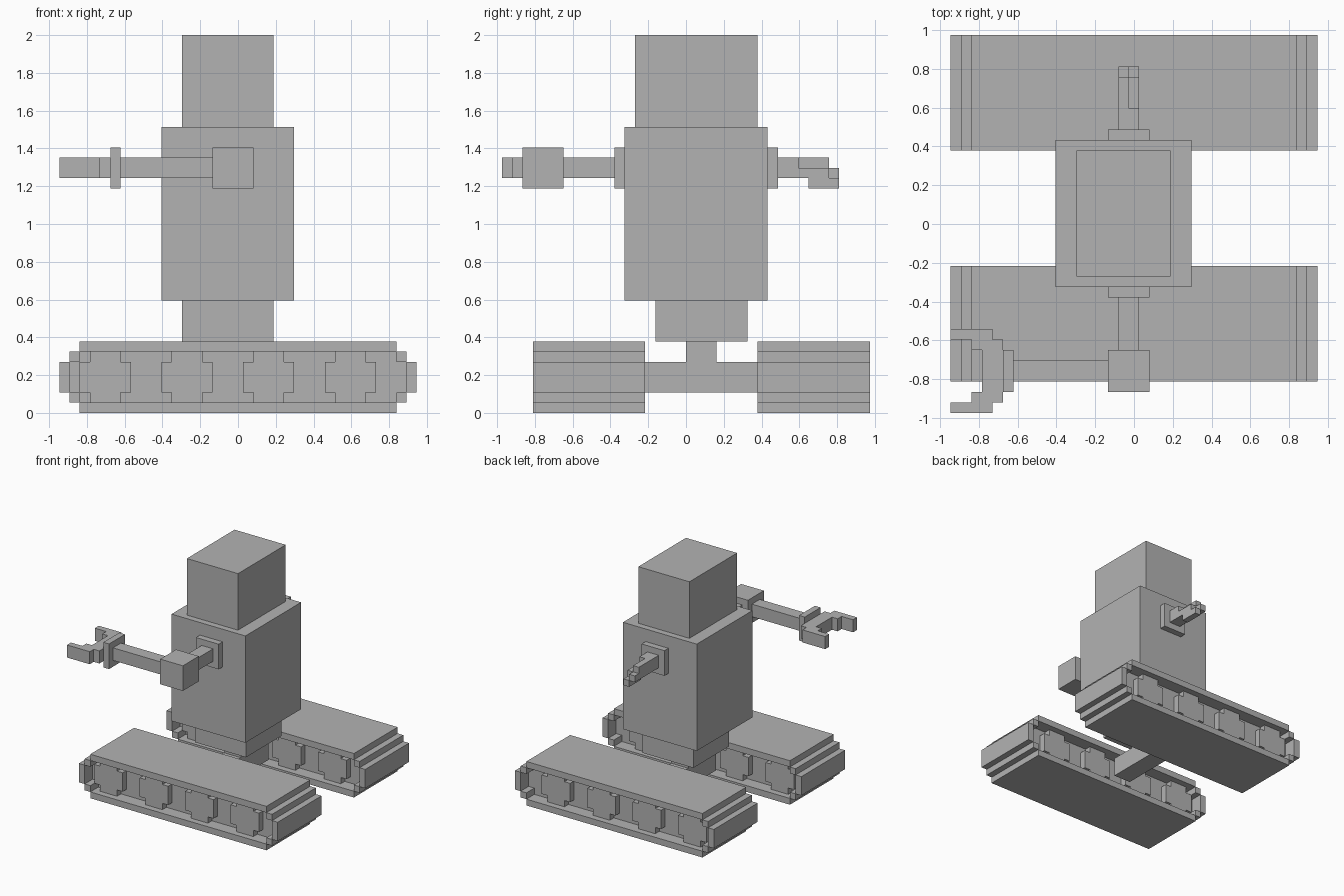
import bpy
import bmesh
from mathutils import Vector

default = bpy.data.objects.get("Cube")
if default:
    bpy.data.objects.remove(default, do_unlink=True)

# One block of the grid, and the offset that centres the model
UNIT = 2 / 37
CENTRE = Vector((17.5, 18, 0))

grey = bpy.data.materials.new("plain grey")
grey.use_nodes = True
GREY = (0.45, 0.45, 0.45, 1)
grey.diffuse_color = GREY
grey.node_tree.nodes["Principled BSDF"].inputs["Base Color"].default_value = GREY


def blocks(name, *boxes):
    """Make one part from boxes given as (x range, y range, z range) in blocks."""
    bm = bmesh.new()
    for box in boxes:
        low, high = Vector(r[0] for r in box), Vector(r[1] for r in box)
        for v in bmesh.ops.create_cube(bm, size=1)["verts"]:
            spot = (low + high) / 2 + v.co * (high - low)
            v.co = (spot - CENTRE) * UNIT
    mesh = bpy.data.meshes.new(name)
    bm.to_mesh(mesh)
    bm.free()
    mesh.materials.append(grey)
    obj = bpy.data.objects.new(name, mesh)
    bpy.context.collection.objects.link(obj)
    return obj


def track(side, y):
    """Stepped tread band around a recessed core with four wheels."""
    full, inner, deep = (y, y + 11), (y + 1, y + 10), (y + 2, y + 9)
    band = [((2, 33), full, (z, z + 1)) for z in (0, 6)]
    band += [((x, x + 1), full, (z, z + 1)) for x in (1, 33) for z in (1, 5)]
    band += [((x, x + 1), full, (2, 5)) for x in (0, 34)]
    blocks(side + "_tread", *band)
    blocks(side + "_track_core",
           ((2, 33), deep, (1, 6)), ((1, 34), deep, (2, 5)))
    for i in range(4):
        x = 2 + 8 * i
        blocks(f"{side}_wheel_{i + 1}",
               ((x, x + 5), inner, (2, 5)), ((x + 1, x + 4), inner, (1, 6)))


track("front", 3)
track("back", 25)

# Axle and post carrying the body
blocks("axle", ((15, 18), (14, 25), (2, 5)))
blocks("post", ((15, 18), (18, 21), (5, 7)))

# Trunk
blocks("waist", ((12, 21), (15, 24), (7, 11)))
blocks("body", ((10, 23), (12, 26), (11, 28)))
blocks("head", ((12, 21), (13, 25), (28, 37)))

# Bent front arm
joint, limb = (22, 26), (23, 25)
blocks("front_shoulder", ((15, 19), (11, 12), joint))
blocks("front_upper_arm", ((16, 18), (6, 11), limb))
blocks("front_elbow", ((15, 19), (2, 6), joint))
blocks("front_forearm", ((6, 15), (3, 5), limb))
blocks("front_wrist", ((5, 6), (2, 6), joint))
claw = [((3, 5), (2, 6), limb)]
for knuckle, tip in ((1, 0), (6, 7)):
    claw += [((2, 5), (knuckle, knuckle + 1), limb),
             ((0, 4), (tip, tip + 1), limb)]
blocks("front_claw", *claw)

# Short back arm ending in two stepped fingers
blocks("back_shoulder", ((15, 19), (26, 27), joint))
blocks("back_arm", ((16, 18), (27, 29), limb))
blocks("back_upper_finger",
       ((16, 17), (29, 32), limb), ((16, 17), (32, 33), (23, 24)))
blocks("back_lower_finger",
       ((17, 18), (29, 30), (23, 24)), ((17, 18), (30, 32), (22, 24)),
       ((17, 18), (32, 33), (22, 23)))
